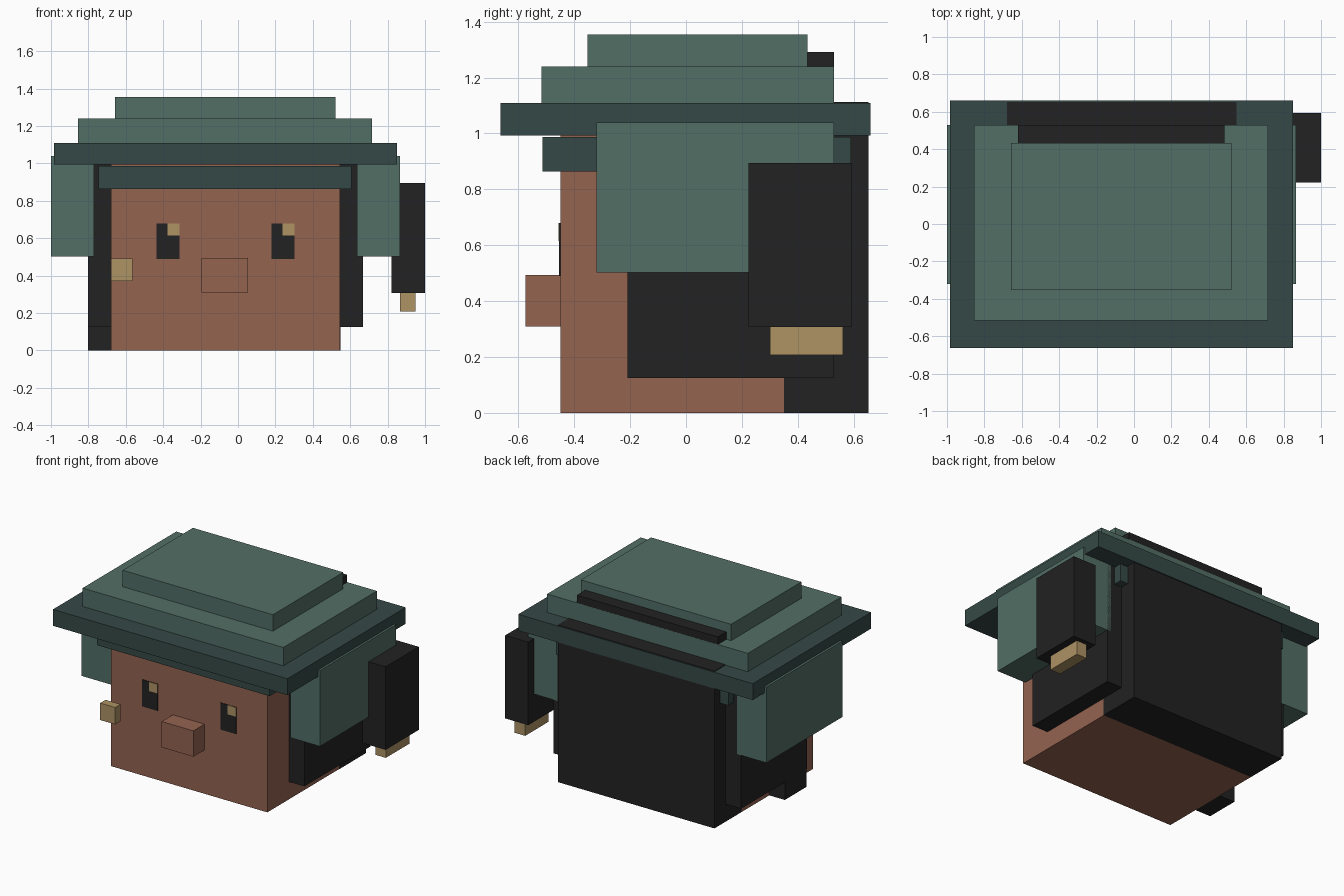
import bpy

cube = bpy.data.objects.get("Cube")
if cube:
    bpy.data.objects.remove(cube, do_unlink=True)


def linear(v):
    v /= 255
    return v / 12.92 if v <= 0.04045 else ((v + 0.055) / 1.055) ** 2.4


def material(name, *rgb):
    m = bpy.data.materials.new(name)
    m.use_nodes = True
    colour = [linear(v) for v in rgb] + [1.0]
    m.diffuse_color = colour
    m.node_tree.nodes["Principled BSDF"].inputs["Base Color"].default_value = colour
    return m


skin = material("warm brown skin", 148, 99, 80)
black = material("near black", 34, 34, 34)
teal = material("muted teal", 82, 110, 102)
dark_teal = material("dark teal", 53, 73, 70)
tan = material("tan", 174, 147, 100)


def box(name, mat, x, y, z):
    """Box given by its (low, high) range on each axis."""
    spans = (x, y, z)
    bpy.ops.mesh.primitive_cube_add(size=1, location=[(a + b) / 2 for a, b in spans])
    ob = bpy.context.object
    ob.name = name
    ob.scale = [b - a for a, b in spans]
    bpy.ops.object.transform_apply(location=False, rotation=False, scale=True)
    ob.data.materials.append(mat)
    return ob


CENTRE = -0.0675  # middle of the head along x


def pair(name, mat, x, y, z):
    """Box on the left side and its mirror about the head's middle."""
    box("left_" + name, mat, x, y, z)
    box("right_" + name, mat, (2 * CENTRE - x[1], 2 * CENTRE - x[0]), y, z)


# Head and nose
box("head", skin, (-0.68, 0.545), (-0.45, 0.35), (0, 1.0))
box("nose", skin, (-0.195, 0.053), (-0.575, -0.45), (0.31, 0.493))

# Eyes, with the highlight on the same side of each
for side, x in (("right", -0.435), ("left", 0.18)):
    box(side + "_eye", black, (x, x + 0.123), (-0.454, -0.448), (0.49, 0.68))
    box(side + "_eye_highlight", tan, (x + 0.058, x + 0.123), (-0.457, -0.449), (0.615, 0.68))

# Small stud floating in front of the cheek
box("cheek_stud", tan, (-0.68, -0.563), (-0.57, -0.51), (0.372, 0.492))

# Hair
box("back_hair", black, (-0.68, 0.547), (0.35, 0.653), (0, 1.113))
pair("side_hair", black, (0.545, 0.667), (-0.21, 0.53), (0.125, 1.0))
box("right_hair_lock", black, (-0.802, -0.68), (-0.2, 0.04), (0, 0.5))

# Hat: band, brim and two stepped tiers
box("hat_band", dark_teal, (-0.745, 0.607), (-0.513, 0.59), (0.863, 0.987))
box("hat_brim", dark_teal, (-0.985, 0.851), (-0.663, 0.66), (0.993, 1.109))
box("hat_lower_tier", teal, (-0.855, 0.717), (-0.517, 0.53), (1.109, 1.239))
box("hat_upper_tier", teal, (-0.657, 0.52), (-0.352, 0.434), (1.239, 1.355))
box("hat_back_strip", black, (-0.62, 0.485), (0.4, 0.529), (1.2, 1.292))

# Ear flaps
pair("ear_flap", teal, (0.635, 0.866), (-0.32, 0.53), (0.503, 1.04))

# Hanging block with its tip beside the left flap
box("hanging_block", black, (0.82, 1.0), (0.223, 0.594), (0.307, 0.895))
box("hanging_block_tip", tan, (0.866, 0.948), (0.3, 0.562), (0.207, 0.307))
